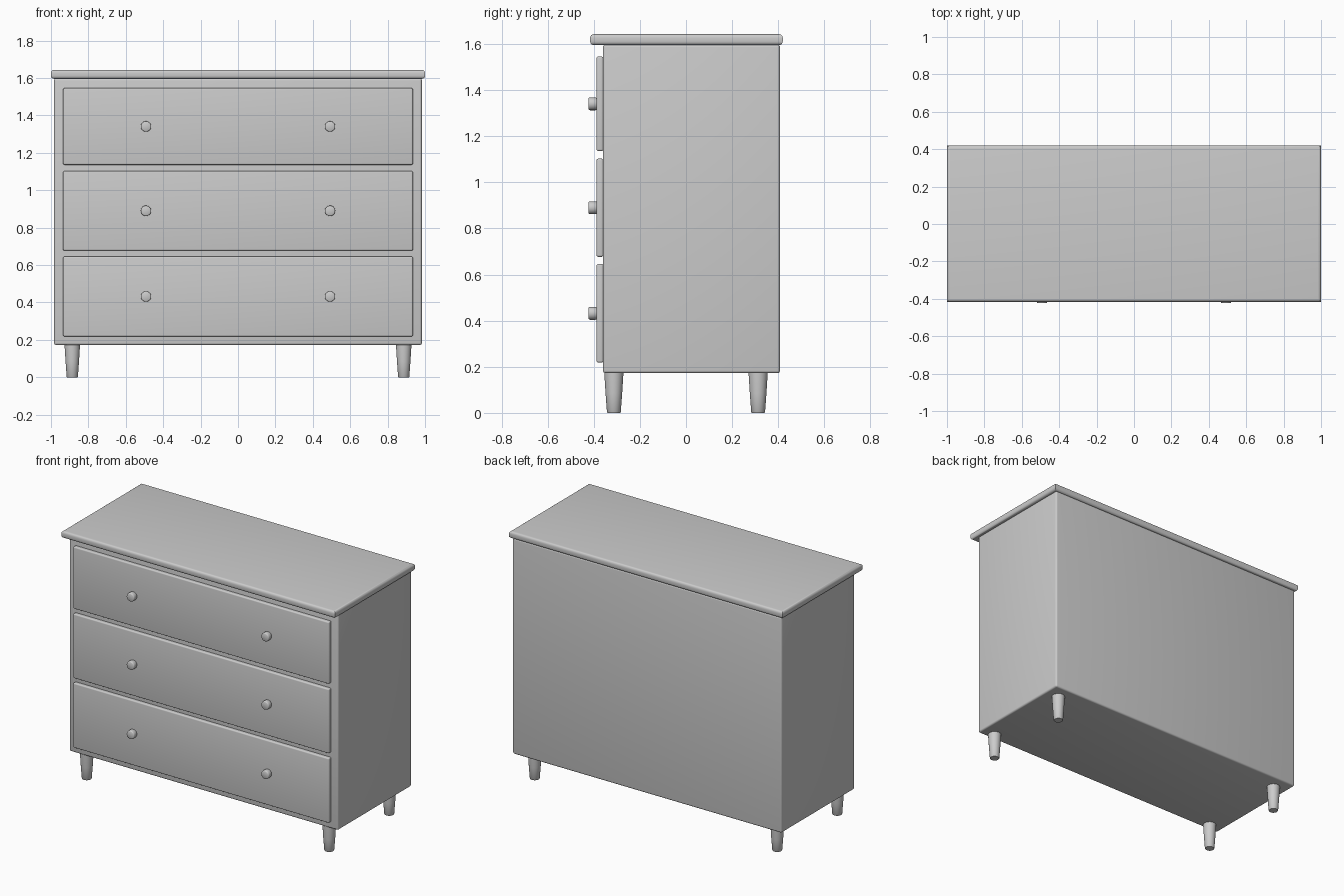
import bpy, bmesh, math
from mathutils import Matrix

if "Cube" in bpy.data.objects:
    bpy.data.objects.remove(bpy.data.objects["Cube"])


def finish(name, bm):
    """Turn a bmesh into a smooth-shaded object with crisp edges."""
    bmesh.ops.recalc_face_normals(bm, faces=bm.faces)
    mesh = bpy.data.meshes.new(name)
    bm.to_mesh(mesh)
    bm.free()
    ob = bpy.data.objects.new(name, mesh)
    bpy.context.collection.objects.link(ob)
    bpy.ops.object.select_all(action='DESELECT')
    ob.select_set(True)
    bpy.context.view_layer.objects.active = ob
    bpy.ops.object.shade_smooth_by_angle(angle=math.radians(40))
    return ob


def rounded_box(name, lo, hi, radius, horizontal_only=False):
    """Box between two corners with rounded edges."""
    bm = bmesh.new()
    bmesh.ops.create_cube(bm, size=1)
    for v in bm.verts:
        v.co = [hi[i] if v.co[i] > 0 else lo[i] for i in range(3)]
    edges = [e for e in bm.edges
             if not horizontal_only or abs(e.verts[0].co.z - e.verts[1].co.z) < 1e-5]
    bmesh.ops.bevel(bm, geom=edges, offset=radius, segments=4, profile=0.5,
                    affect='EDGES', clamp_overlap=True)
    return finish(name, bm)


def lathe(name, profile, location, rotation=None, sides=32):
    """Closed solid of revolution from (radius, height) points."""
    bm = bmesh.new()
    rings = [[bm.verts.new((r * math.cos(2 * math.pi * i / sides),
                            r * math.sin(2 * math.pi * i / sides), z))
              for i in range(sides)] for r, z in profile]
    for a, b in zip(rings, rings[1:]):
        for i in range(sides):
            j = (i + 1) % sides
            bm.faces.new((a[i], a[j], b[j], b[i]))
    bm.faces.new(rings[0][::-1])
    bm.faces.new(rings[-1])
    matrix = Matrix.Translation(location) @ (rotation or Matrix.Identity(4))
    bmesh.ops.transform(bm, matrix=matrix, verts=bm.verts)
    return finish(name, bm)


# Cabinet body and overhanging top
rounded_box("cabinet_body", (-0.983, -0.36, 0.172), (0.983, 0.408, 1.598), 0.012)
rounded_box("top_board", (-1.0, -0.416, 1.596), (1.0, 0.42, 1.643), 0.016, True)

# Drawer fronts, each with a pair of round knobs
knob_profile = [(0.020, -0.01), (0.025, 0.0), (0.028, 0.006), (0.028, 0.030),
                (0.0265, 0.034), (0.023, 0.036)]
face_forward = Matrix.Rotation(math.radians(90), 4, 'X')
drawers = [("bottom", 0.218, 0.646, 0.432),
           ("middle", 0.677, 1.103, 0.890),
           ("upper", 1.136, 1.546, 1.341)]
for label, z0, z1, knob_z in drawers:
    rounded_box(f"{label}_drawer_front", (-0.935, -0.388, z0), (0.935, -0.359, z1), 0.008)
    for side, sx in (("left", -1), ("right", 1)):
        lathe(f"{label}_{side}_knob", knob_profile,
              (sx * 0.492, -0.387, knob_z), face_forward)

# Tapered legs
leg_profile = [(0.028, 0.0), (0.030, 0.003), (0.036, 0.085), (0.041, 0.165), (0.041, 0.178)]
for end, sy in (("front", -1), ("back", 1)):
    for side, sx in (("left", -1), ("right", 1)):
        lathe(f"{end}_{side}_leg", leg_profile, (sx * 0.886, sy * 0.313, 0))
